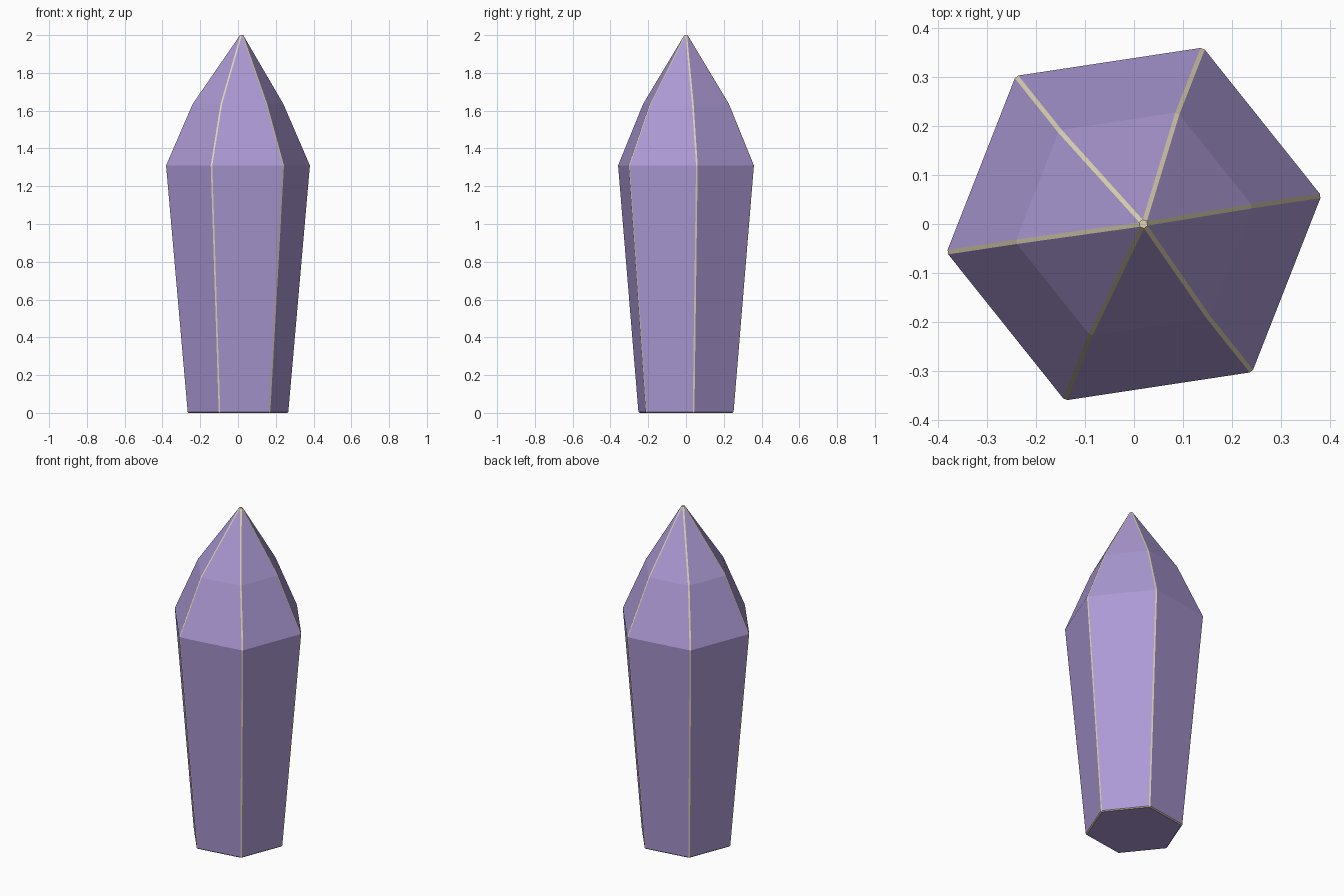
import bpy, bmesh
from math import cos, sin, pi, radians

if "Cube" in bpy.data.objects:
    bpy.data.objects.remove(bpy.data.objects["Cube"])

SIDES = 6
TURN = radians(8.6)
RINGS = [(0.271, 0.0), (0.387, 1.31), (0.245, 1.635)]   # radius, height
TIP = (0.02, 0.0, 2.016)                                # the bevel trims this to 2.0


def material(name, rgb):
    m = bpy.data.materials.new(name)
    m.diffuse_color = (*rgb, 1.0)
    m.use_nodes = True
    m.node_tree.nodes["Principled BSDF"].inputs["Base Color"].default_value = m.diffuse_color
    return m


# Crystal body: stacked hexagon rings closed by a slightly off-centre tip
bm = bmesh.new()
loops = []
for r, z in RINGS:
    angles = [TURN + 2 * pi * i / SIDES for i in range(SIDES)]
    loops.append([bm.verts.new((r * cos(a), r * sin(a), z)) for a in angles])
tip = bm.verts.new(TIP)

bm.faces.new(loops[0][::-1])
for i in range(SIDES):
    j = (i + 1) % SIDES
    for low, high in zip(loops, loops[1:]):
        bm.faces.new((low[i], low[j], high[j], high[i]))
    bm.faces.new((loops[-1][i], loops[-1][j], tip))
bm.normal_update()

mesh = bpy.data.meshes.new("crystal")
bm.to_mesh(mesh)
bm.free()
crystal = bpy.data.objects.new("crystal", mesh)
bpy.context.collection.objects.link(crystal)
mesh.materials.append(material("violet", (0.41, 0.32, 0.66)))
mesh.materials.append(material("pale_edge", (0.73, 0.66, 0.46)))

# Pale worn edges: narrow bevel on the sharp ridges and base rim only
bevel = crystal.modifiers.new("worn_edges", 'BEVEL')
bevel.width = 0.0052
bevel.segments = 1
bevel.limit_method = 'ANGLE'
bevel.angle_limit = radians(35)
bevel.material = 1
